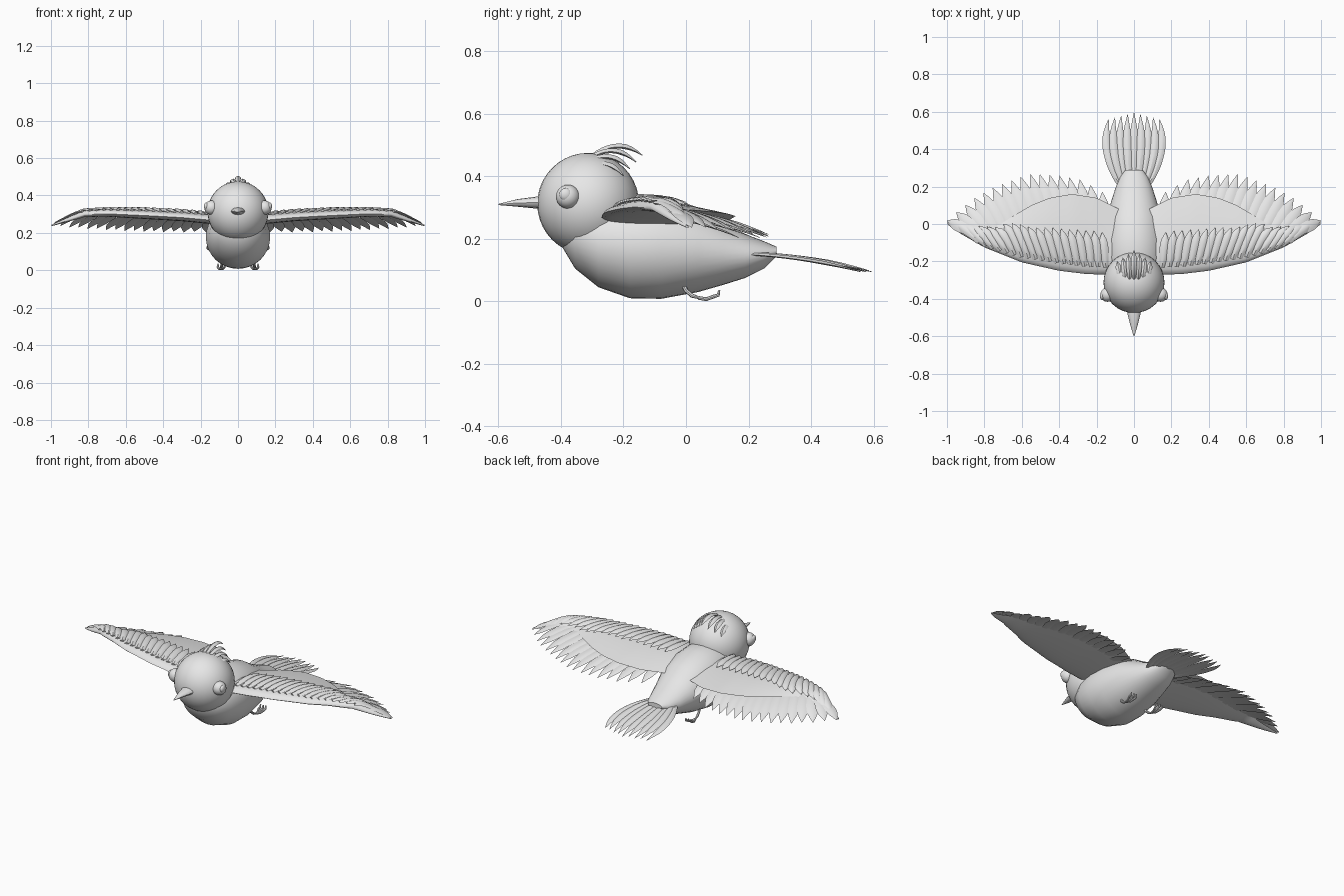
import bpy, bmesh
from math import sin, cos, pi
from mathutils import Vector

cube = bpy.data.objects.get("Cube")
if cube:
    bpy.data.objects.remove(cube)

grey = bpy.data.materials.new("plain_grey")
grey.use_nodes = True
grey.diffuse_color = (0.8, 0.8, 0.8, 1)
grey.node_tree.nodes["Principled BSDF"].inputs["Base Color"].default_value = (0.8, 0.8, 0.8, 1)


def interp(x, table):
    """Piecewise linear lookup in a list of (x, value) pairs."""
    for (a, va), (b, vb) in zip(table, table[1:]):
        if x <= b:
            return va + (vb - va) * max(0, (x - a) / (b - a))
    return table[-1][1]


def loft(bm, rings):
    """Skin a closed tube over equal-length rings and cap both ends."""
    loops = [[bm.verts.new(p) for p in ring] for ring in rings]
    n = len(loops[0])
    for r, s in zip(loops, loops[1:]):
        for i in range(n):
            bm.faces.new((r[i], r[(i + 1) % n], s[(i + 1) % n], s[i]))
    bm.faces.new(loops[0][::-1])
    bm.faces.new(loops[-1])


def oval(y, z, half_w, half_h, n=32):
    return [Vector((half_w * cos(2 * pi * i / n), y, z + half_h * sin(2 * pi * i / n))) for i in range(n)]


def feather(bm, path, half_w, thick, steps=9):
    """Pointed leaf with a raised centre quill, following path(t)."""
    rings = []
    for i in range(steps + 1):
        t = i / steps
        c = path(t)
        d = path(min(1, t + 0.02)) - path(max(0, t - 0.02))
        side = d.cross(Vector((0, 0, 1))).normalized()
        up = side.cross(d).normalized()
        w = half_w * interp(t, [(0, 0.5), (0.3, 0.85), (0.6, 1), (0.8, 0.8), (1, 0.04)])
        h = thick * interp(t, [(0, 0.8), (0.7, 1), (1, 0.15)])
        rings.append([c - side * w, c - side * w * 0.5 + up * h * 0.7, c + up * h,
                      c + side * w * 0.5 + up * h * 0.7, c + side * w, c - up * h * 0.5])
    loft(bm, rings)


def finish(name, bm, mirror=False, angle=40):
    bmesh.ops.recalc_face_normals(bm, faces=bm.faces)
    mesh = bpy.data.meshes.new(name)
    bm.to_mesh(mesh)
    bm.free()
    obj = bpy.data.objects.new(name, mesh)
    bpy.context.collection.objects.link(obj)
    mesh.materials.append(grey)
    if mirror:
        mod = obj.modifiers.new("mirror", "MIRROR")
        mod.use_mirror_merge = False
    bpy.ops.object.select_all(action="DESELECT")
    obj.select_set(True)
    bpy.context.view_layer.objects.active = obj
    bpy.ops.object.shade_smooth_by_angle(angle=angle * pi / 180)
    return obj


def ball(bm, centre, radius, scale=(1, 1, 1)):
    made = bmesh.ops.create_uvsphere(bm, u_segments=32, v_segments=20, radius=radius)
    bmesh.ops.scale(bm, vec=scale, verts=made["verts"])
    bmesh.ops.translate(bm, vec=centre, verts=made["verts"])


# Body: y, bottom, top, half width
BODY = [(-0.4, 0.18, 0.24, 0.05), (-0.355, 0.105, 0.3, 0.115), (-0.28, 0.045, 0.33, 0.152),
        (-0.18, 0.01, 0.345, 0.172), (-0.08, 0.008, 0.34, 0.17), (0.04, 0.03, 0.3, 0.148),
        (0.12, 0.053, 0.25, 0.122), (0.19, 0.075, 0.215, 0.1), (0.25, 0.105, 0.192, 0.075),
        (0.29, 0.145, 0.175, 0.045)]
bm = bmesh.new()
loft(bm, [oval(y, (lo + hi) / 2, w, (hi - lo) / 2) for y, lo, hi, w in BODY])
finish("body", bm)

# Head, eyes and beak
bm = bmesh.new()
ball(bm, (0, -0.313, 0.312), 0.163)
finish("head", bm)

bm = bmesh.new()
ball(bm, (0.142, -0.378, 0.335), 0.038)
finish("eyes", bm, mirror=True)
bm = bmesh.new()
ball(bm, (0.17, -0.386, 0.342), 0.02, (0.6, 1, 1))
finish("pupils", bm, mirror=True)

bm = bmesh.new()
loft(bm, [oval(y, z, w, h, 12) for y, z, w, h in
          [(-0.44, 0.316, 0.042, 0.022), (-0.48, 0.316, 0.035, 0.019),
           (-0.54, 0.315, 0.02, 0.012), (-0.6, 0.31, 0.002, 0.002)]])
finish("beak", bm)

# Crest feathers, swept back over the crown
bm = bmesh.new()
for i in range(-3, 4):
    a = abs(i) / 3
    start = Vector((i * 0.022, -0.3 - 0.01 * a, 0.462 - 0.035 * a * a))
    end = Vector((i * 0.03, -0.14 - 0.06 * a, 0.467 - 0.065 * a))
    lift = Vector((0, 0, 0.03 - 0.008 * a))
    feather(bm, lambda t: start.lerp(end, t) + lift * 4 * t * (1 - t), 0.017, 0.011)
finish("crest", bm)

# Wing shape along the span
LEAD = [(0.08, -0.26), (0.15, -0.27), (0.25, -0.268), (0.4, -0.25), (0.6, -0.205),
        (0.8, -0.125), (0.93, -0.05), (1, 0)]
TRAIL = [(0.08, 0.08), (0.2, 0.14), (0.33, 0.16), (0.45, 0.14), (0.55, 0.1), (0.65, 0.04),
         (0.73, -0.01), (0.9, -0.005), (1, 0.01)]
LEVEL = [(0.08, 0.262), (0.3, 0.282), (0.5, 0.293), (0.7, 0.302), (0.82, 0.298), (0.92, 0.265), (1, 0.238)]


def wing_z(x, u, top):
    size = interp(x, [(0.08, 1), (0.5, 0.9), (0.85, 0.6), (1, 0.15)])
    bulge = 4 * u ** 0.6 * (1 - u ** 0.6)
    return interp(x, LEVEL) + size * (0.014 * bulge - 0.012 * u + bulge * (0.022 if top else -0.03))


def wing_point(x, u, top=True, rise=0):
    a, b = interp(x, LEAD), interp(x, TRAIL)
    return Vector((x, a + (b - a) * u, wing_z(x, u, top) + rise))


bm = bmesh.new()
N = 12
rings = []
for i in range(37):
    x = 0.08 + 0.918 * i / 36
    us = [(k / N) ** 1.5 for k in range(N + 1)]
    rings.append([wing_point(x, u) for u in us] + [wing_point(x, u, False) for u in us[-2:0:-1]])
loft(bm, rings)
finish("wings", bm, mirror=True, angle=50)

# Long flight feathers fanned along the trailing edge
TIPS = [(0.17, 0.17), (0.28, 0.235), (0.42, 0.262), (0.56, 0.265), (0.65, 0.235), (0.74, 0.2),
        (0.85, 0.14), (0.93, 0.08), (0.998, 0.018)]
bm = bmesh.new()
COUNT = 17
for i in range(COUNT):
    s = i / (COUNT - 1)
    tip_x = 0.17 + 0.828 * s ** 0.93
    start = wing_point(0.15 + 0.7 * s, 0.5, False, 0.018)
    end = Vector((tip_x, interp(tip_x, TIPS), 0.203 + 0.034 * s ** 2 + 0.004 * (i % 2)))
    feather(bm, lambda t: start.lerp(end, t) + Vector((0, 0, 0.05 * t * (1 - t))), 0.032, 0.006)
finish("flight_feathers", bm, mirror=True, angle=25)

# Overlapping covert feathers on the upper front of the wing
bm = bmesh.new()
COUNT = 19
for i in range(COUNT):
    s = i / (COUNT - 1)
    x0, x1 = 0.15 + 0.68 * s, 0.17 + 0.79 * s
    reach = interp(x1, [(0.1, 0.58), (0.35, 0.55), (0.55, 0.62), (0.7, 0.95), (1, 0.95)])

    def covert_path(t):
        return wing_point(x0 + (x1 - x0) * t, 0.1 + (reach - 0.1) * t, True, 0.003 + 0.008 * t)
    feather(bm, covert_path, 0.025, 0.01)
finish("covert_feathers", bm, mirror=True, angle=30)

# Tail fan
bm = bmesh.new()
for i in range(-4, 5):
    a = abs(i) / 4
    start = Vector((i * 0.018, 0.2, 0.15 + 0.003 * (i % 2)))
    end = Vector((i * 0.034, 0.595 - 0.035 * a, 0.094 + 0.004 * (i % 2)))
    bow = Vector((i * 0.016, 0, 0.016))
    feather(bm, lambda t: start.lerp(end, t) + bow * 4 * t * (1 - t) * 0.6, 0.022, 0.008)
finish("tail_feathers", bm, angle=25)

# Feet: a short shank and three curled toes
bm = bmesh.new()


def tube(points, radius, n=8):
    rings = []
    for i, p in enumerate(points):
        d = (points[min(i + 1, len(points) - 1)] - points[max(i - 1, 0)]).normalized()
        side = d.cross(Vector((1, 0, 0))).normalized()
        r = radius * (0.5 if i == len(points) - 1 else 1)
        rings.append([p + r * (Vector((1, 0, 0)) * cos(2 * pi * k / n) + side * sin(2 * pi * k / n))
                      for k in range(n)])
    loft(bm, rings)


tube([Vector(p) for p in [(0.08, -0.01, 0.055), (0.085, 0.0, 0.035), (0.088, 0.02, 0.018), (0.09, 0.045, 0.01)]], 0.007)
for spread in (-0.018, 0, 0.018):
    tube([Vector((0.09 + spread * f, y, z)) for f, y, z in
          [(0, 0.04, 0.011), (0.5, 0.065, 0.007), (1, 0.09, 0.016), (1, 0.103, 0.02), (0.9, 0.107, 0.036)]], 0.006)
finish("feet", bm, mirror=True)
